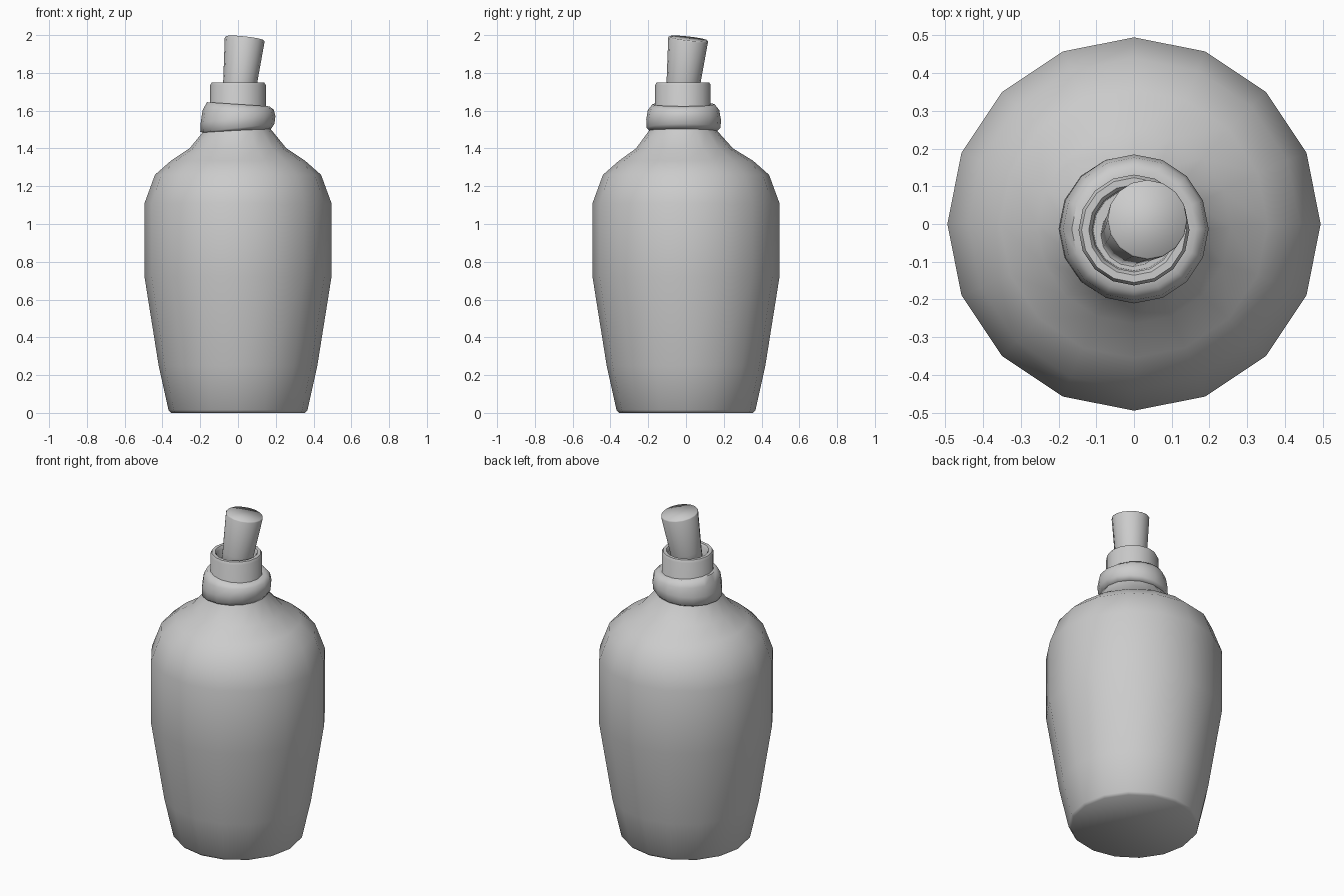
import bpy, bmesh
from math import cos, sin, tau, radians
from mathutils import Vector

if "Cube" in bpy.data.objects:
    bpy.data.objects.remove(bpy.data.objects["Cube"])

SIDES = 16


def make_object(name, rings, loop=False, sharp=50):
    """Skin a stack of 16-point rings; cap the ends, or join last to first."""
    bm = bmesh.new()
    rows = [[bm.verts.new(p) for p in ring] for ring in rings]
    pairs = list(zip(rows, rows[1:]))
    if loop:
        pairs.append((rows[-1], rows[0]))
    for a, b in pairs:
        for i in range(SIDES):
            j = (i + 1) % SIDES
            bm.faces.new((a[i], a[j], b[j], b[i]))
    if not loop:
        bm.faces.new(rows[0][::-1])
        bm.faces.new(rows[-1])
    bmesh.ops.recalc_face_normals(bm, faces=bm.faces)
    for f in bm.faces:
        f.smooth = True
    mesh = bpy.data.meshes.new(name)
    bm.to_mesh(mesh)
    bm.free()
    mesh.set_sharp_from_angle(angle=radians(sharp))
    obj = bpy.data.objects.new(name, mesh)
    bpy.context.collection.objects.link(obj)
    return obj


def circle(r, z, y=0.0):
    return [Vector((r * cos(tau * i / SIDES), y + r * sin(tau * i / SIDES), z))
            for i in range(SIDES)]


# Bottle body with shoulder, neck and hollow lip (radius, height, y offset)
N = -0.016
profile = [(0.355, 0, 0), (0.368, 0.015, 0), (0.42, 0.25, 0), (0.495, 0.72, 0),
           (0.495, 1.11, 0), (0.44, 1.26, 0), (0.355, 1.335, 0), (0.257, 1.40, N / 2),
           (0.175, 1.50, N), (0.147, 1.56, N), (0.147, 1.735, N), (0.139, 1.75, N),
           (0.120, 1.75, N), (0.111, 1.737, N), (0.108, 1.62, N)]
make_object("bottle", [circle(*p) for p in profile])

# Neck band, thicker and leaning on its left side
right = [(0.13, 1.51), (0.175, 1.503), (0.193, 1.53), (0.198, 1.57),
         (0.19, 1.605), (0.165, 1.623), (0.13, 1.62)]
left = [(0.13, 1.50), (0.18, 1.480), (0.200, 1.488), (0.197, 1.54),
        (0.188, 1.60), (0.165, 1.645), (0.13, 1.64)]
band = []
for (r0, z0), (r1, z1) in zip(right, left):
    ring = []
    for i in range(SIDES):
        a = tau * i / SIDES
        m = (1 - cos(a)) / 2
        r = r0 + (r1 - r0) * m
        ring.append((r * cos(a), -0.013 + r * sin(a), z0 + (z1 - z0) * m))
    band.append(ring)
make_object("neck_band", band, loop=True, sharp=70)

# Tapered cork, tilted to the right and back
bottom, top = Vector((-0.005, -0.03, 1.60)), Vector((0.036, 0.012, 1.982))
axis = (top - bottom).normalized()
turn = Vector((0, 0, 1)).rotation_difference(axis)
cork = []
for t, r in ((0, 0.084), (0.4, 0.090), (0.985, 0.106), (1, 0.103)):
    centre = bottom.lerp(top, t)
    cork.append([centre + turn @ p for p in circle(r, 0)])
make_object("cork", cork, sharp=100)
